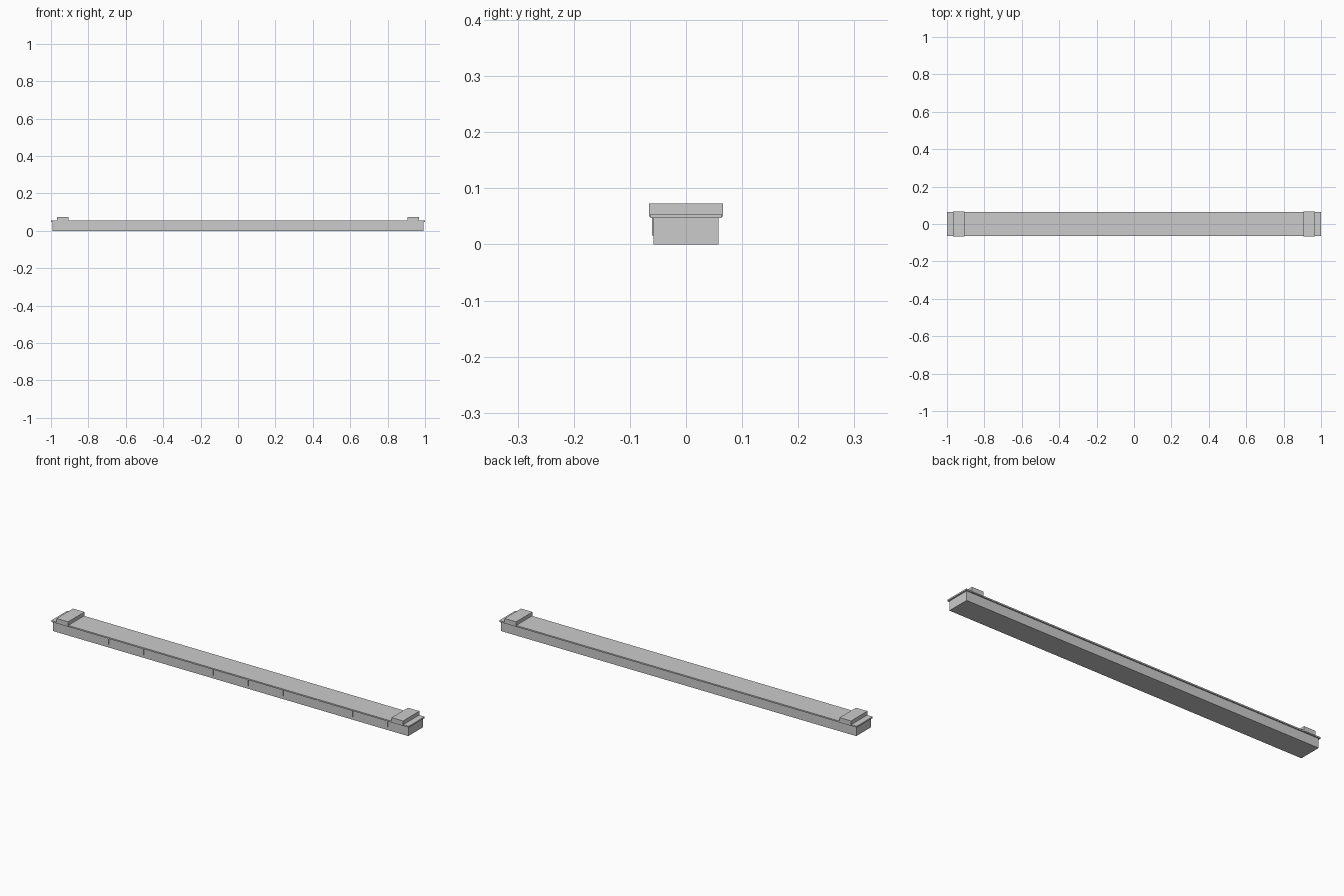
import bpy

if "Cube" in bpy.data.objects:
    bpy.data.objects.remove(bpy.data.objects["Cube"])


def box(name, x, y, z):
    """Box from (min, max) ranges on each axis."""
    bpy.ops.mesh.primitive_cube_add(
        size=1, location=[(a + b) / 2 for a, b in (x, y, z)])
    ob = bpy.context.object
    ob.name = name
    ob.scale = [b - a for a, b in (x, y, z)]
    bpy.ops.object.transform_apply(location=False, rotation=False, scale=True)
    return ob


# Long kerb body and its overhanging cap
box("beam_body", (-0.993, 0.993), (-0.058, 0.058), (0, 0.047))
box("top_slab", (-1, 1), (-0.0635, 0.0635), (0.047, 0.054))

# Raised blocks near both ends, slightly wider than the cap
for side, label in ((-1, "left"), (1, "right")):
    c = side * 0.937
    box(f"end_block_{label}", (c - 0.032, c + 0.032), (-0.0655, 0.0655), (0.050, 0.073))

# Thin raised joint strips along the front face
for i in range(10):
    c = (i - 4.5) * 0.195
    box(f"joint_strip_{i + 1}", (c - 0.0015, c + 0.0015), (-0.061, -0.057), (0.016, 0.047))
